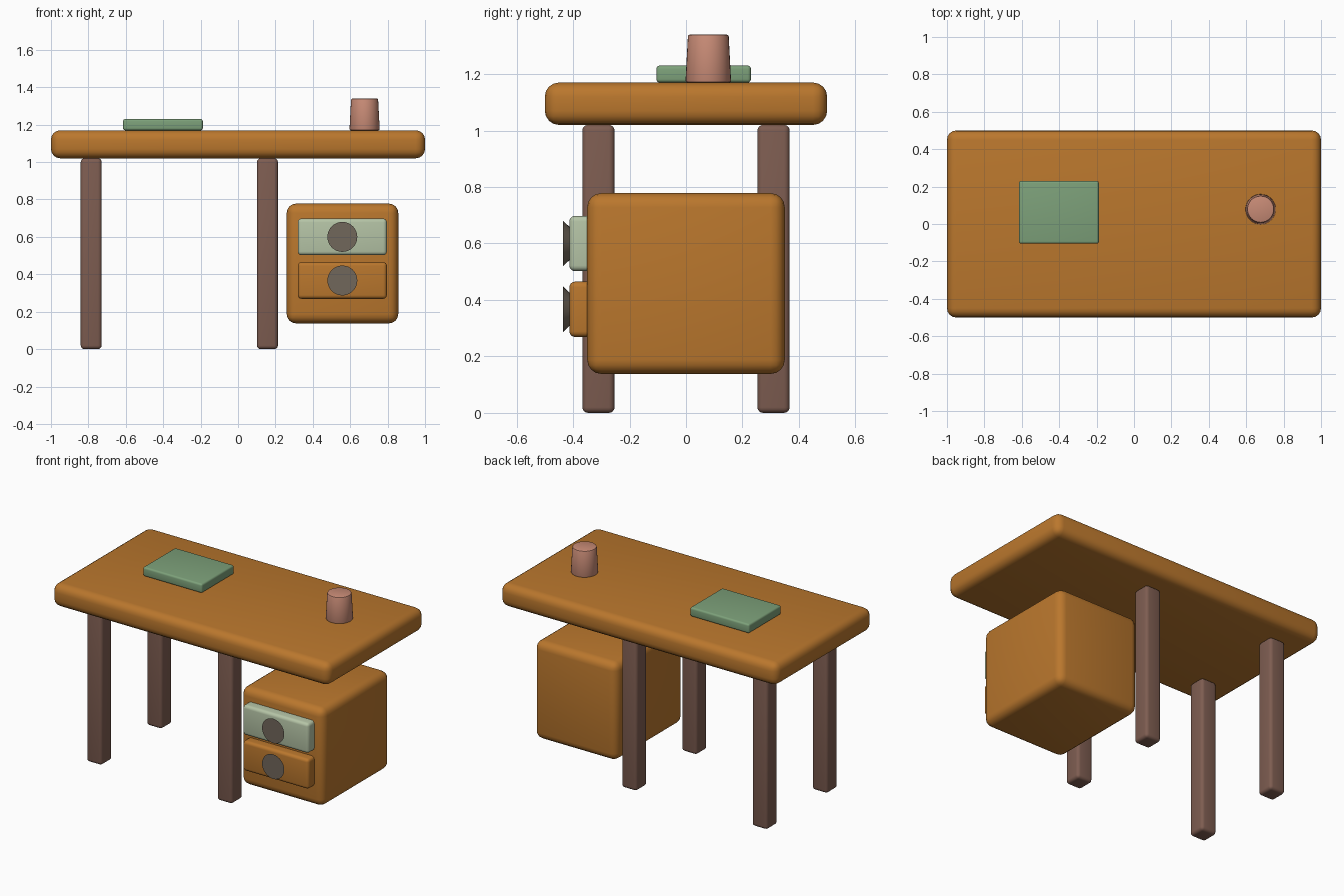
import bpy, math

if "Cube" in bpy.data.objects:
    bpy.data.objects.remove(bpy.data.objects["Cube"])


def material(name, rgb):
    # sRGB 0-255 to linear
    lin = [((c / 255 + 0.055) / 1.055) ** 2.4 for c in rgb]
    m = bpy.data.materials.new(name)
    m.diffuse_color = (*lin, 1)
    m.use_nodes = True
    m.node_tree.nodes["Principled BSDF"].inputs["Base Color"].default_value = m.diffuse_color
    return m


WOOD = material("orange wood", (186, 119, 45))
LEG = material("brown wood", (126, 93, 81))
GREEN = material("book green", (125, 161, 122))
SAGE = material("pale sage", (181, 196, 166))
CLAY = material("clay pink", (200, 139, 118))
METAL = material("dark knob", (113, 103, 91))


def finish(ob, name, mat, bevel, segments=4):
    ob.name = name
    ob.data.materials.append(mat)
    if bevel:
        mod = ob.modifiers.new("soft edges", "BEVEL")
        mod.width, mod.segments = bevel, segments
        mod.limit_method, mod.angle_limit = "ANGLE", math.radians(40)
        bpy.ops.object.modifier_apply(modifier=mod.name)
    bpy.ops.object.shade_smooth_by_angle(angle=math.radians(35))
    return ob


def box(name, x, y, z, mat, bevel):
    # x, y, z are (min, max) pairs
    bpy.ops.mesh.primitive_cube_add(size=1, location=[sum(p) / 2 for p in (x, y, z)])
    ob = bpy.context.object
    ob.scale = [p[1] - p[0] for p in (x, y, z)]
    bpy.ops.object.transform_apply(location=False, rotation=False, scale=True)
    return finish(ob, name, mat, bevel)


def cone(name, loc, r1, r2, depth, mat, bevel=0, rot=(0, 0, 0)):
    bpy.ops.mesh.primitive_cone_add(vertices=32, radius1=r1, radius2=r2, depth=depth,
                                    location=loc, rotation=rot)
    return finish(bpy.context.object, name, mat, bevel, 2)


# Tabletop
box("tabletop", (-1, 1), (-0.5, 0.5), (1.02, 1.17), WOOD, 0.05)

# Four legs
for side, x in (("left", -0.785), ("right", 0.157)):
    for end, y in (("front", -0.31), ("back", 0.31)):
        box(f"{end}_{side}_leg", (x - 0.056, x + 0.056), (y - 0.057, y + 0.057),
            (0, 1.02), LEG, 0.02)

# Drawer cabinet
box("cabinet", (0.26, 0.857), (-0.35, 0.35), (0.138, 0.778), WOOD, 0.05)

# Drawers with flared knobs
for name, z, mat in (("upper", 0.6, SAGE), ("lower", 0.367, WOOD)):
    box(f"{name}_drawer", (0.32, 0.796), (-0.413, -0.3), (z - 0.098, z + 0.098), mat, 0.02)
    cone(f"{name}_knob", (0.558, -0.415, z), 0.042, 0.08, 0.04, METAL,
         rot=(math.pi / 2, 0, 0))

# Items on the desk
box("book", (-0.615, -0.188), (-0.105, 0.23), (1.17, 1.23), GREEN, 0.012)
cone("cup", (0.677, 0.079, 1.255), 0.081, 0.072, 0.17, CLAY, 0.007)
